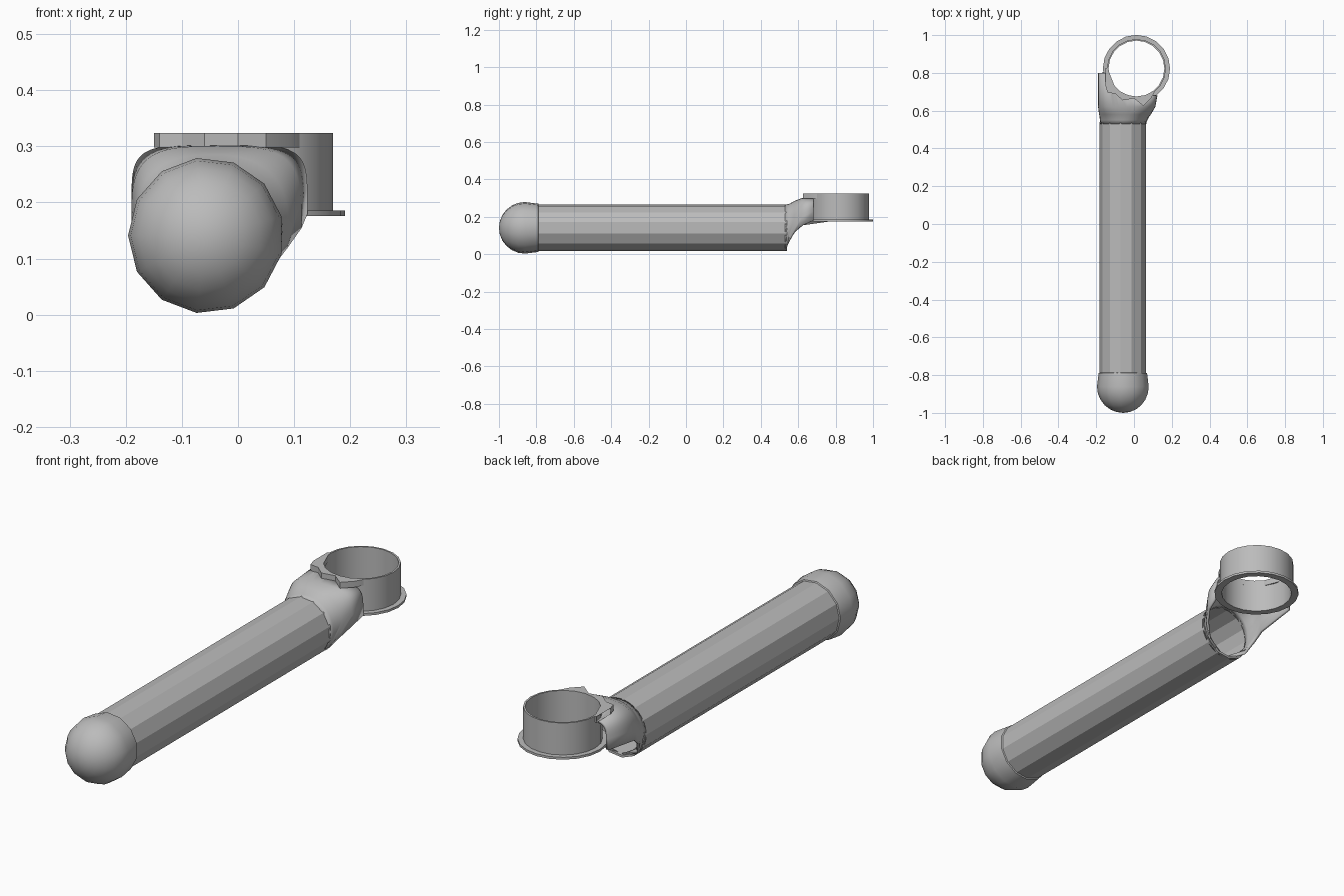
import bpy, bmesh, math
from math import sin, cos, pi, radians

cube = bpy.data.objects.get("Cube")
if cube:
    bpy.data.objects.remove(cube)

grey = bpy.data.materials.new("plain grey")
grey.use_nodes = True
COLOR = (0.5, 0.5, 0.5, 1)
grey.diffuse_color = COLOR
grey.node_tree.nodes["Principled BSDF"].inputs["Base Color"].default_value = COLOR

TX, TZ, SIDES = -0.057, 0.141, 13      # handle axis
RX, RY, RING_SIDES = 0.013, 0.823, 20  # ring centre


def loft(name, rows, closed=True, loop=False, smooth=None, thick=0):
    """Skin rows of points; closed joins each row, loop joins last row to first."""
    bm = bmesh.new()
    vs = [[bm.verts.new(p) for p in row] for row in rows]
    n = len(rows[0])
    for i in range(len(rows) - (0 if loop else 1)):
        a, b = vs[i], vs[(i + 1) % len(rows)]
        for j in range(n if closed else n - 1):
            k = (j + 1) % n
            bm.faces.new((a[j], a[k], b[k], b[j]))
    bmesh.ops.remove_doubles(bm, verts=bm.verts, dist=0.0001)
    bmesh.ops.recalc_face_normals(bm, faces=bm.faces)
    me = bpy.data.meshes.new(name)
    bm.to_mesh(me)
    bm.free()
    me.materials.append(grey)
    ob = bpy.data.objects.new(name, me)
    bpy.context.collection.objects.link(ob)
    if thick:
        mod = ob.modifiers.new("wall", "SOLIDIFY")
        mod.thickness = thick
        mod.offset = -1
    if smooth:
        bpy.ops.object.select_all(action='DESELECT')
        ob.select_set(True)
        bpy.context.view_layer.objects.active = ob
        bpy.ops.object.shade_smooth_by_angle(angle=radians(smooth))
    return ob


def handle_row(y, r):
    return [(TX + r * cos(pi + 2 * pi * i / SIDES), y,
             TZ + r * sin(pi + 2 * pi * i / SIDES)) for i in range(SIDES)]


def ring_row(r, z):
    return [(RX + r * cos(2 * pi * i / RING_SIDES),
             RY + r * sin(2 * pi * i / RING_SIDES), z) for i in range(RING_SIDES)]


# Hollow handle tube, open at the back
loft("handle_tube", [handle_row(-0.8, 0.125), handle_row(0.54, 0.125)], thick=0.01)

# Rounded end knob
R = 0.139
knob = [handle_row(-0.785, 0.12), handle_row(-0.79, 0.13)]
knob += [handle_row(-0.861 - R * sin(a), R * cos(a))
         for a in [pi / 2 * i / 6 for i in range(7)]]
loft("end_knob", knob, smooth=35)

# Ring band and bottom flange
loft("ring_band", [ring_row(0.148, 0.18), ring_row(0.156, 0.18),
                   ring_row(0.156, 0.324), ring_row(0.148, 0.324)],
     loop=True, smooth=35)
loft("ring_flange", [ring_row(0.148, 0.176), ring_row(0.178, 0.176),
                     ring_row(0.178, 0.186), ring_row(0.148, 0.186)],
     loop=True, smooth=35)


# Scooped neck: round at the handle, boxy and open below at the ring
def neck_end(x):
    dx = x - RX
    if dx < -0.15:
        return 0.8
    y = RY - math.sqrt(max(0, 0.154 ** 2 - dx ** 2))
    return min(y, 0.68) if dx > 0 else y


def neck_row(y, left, right, zc, h, power, drop):
    row, steps = [], 32
    for i in range(steps + 1):
        a = radians(-drop + (180 + 2 * drop) * i / steps)
        c, s = cos(a), sin(a)
        x = (left + right) / 2 + (right - left) / 2 * math.copysign(abs(c) ** (2 / power), c)
        z = zc + h * math.copysign(abs(s) ** (2 / power), s)
        row.append((x, neck_end(x) if y is None else y, z))
    return row


neck = [(0.53, -0.181, 0.067, TZ, 0.124, 2, 85),
        (0.55, -0.181, 0.072, 0.143, 0.125, 2.1, 40),
        (0.58, -0.185, 0.09, 0.155, 0.13, 2.5, 12),
        (0.62, -0.19, 0.113, 0.167, 0.133, 3.5, 1),
        (None, -0.19, 0.124, 0.18, 0.122, 5, 0)]
loft("neck_scoop", [neck_row(*s) for s in neck], closed=False, smooth=40, thick=0.012)

# Wavy lip between the neck and the ring top
lip = [(-0.15, 0.73), (-0.14, 0.695), (-0.1, 0.69), (-0.06, 0.655),
       (0, 0.665), (0.05, 0.625), (0.09, 0.665), (0.11, 0.7)]


def lip_inner(x):
    return RY - math.sqrt(max(0, 0.152 ** 2 - (x - RX) ** 2))


outer = [(x, min(y, lip_inner(x))) for x, y in lip]
inner = [(x, lip_inner(x) + 0.002) for x, y in lip]
strip = [[(*o, 0.298), (*o, 0.324), (*i, 0.324), (*i, 0.298)]
         for o, i in zip(outer, inner)]
loft("wavy_lip", strip, smooth=30)
